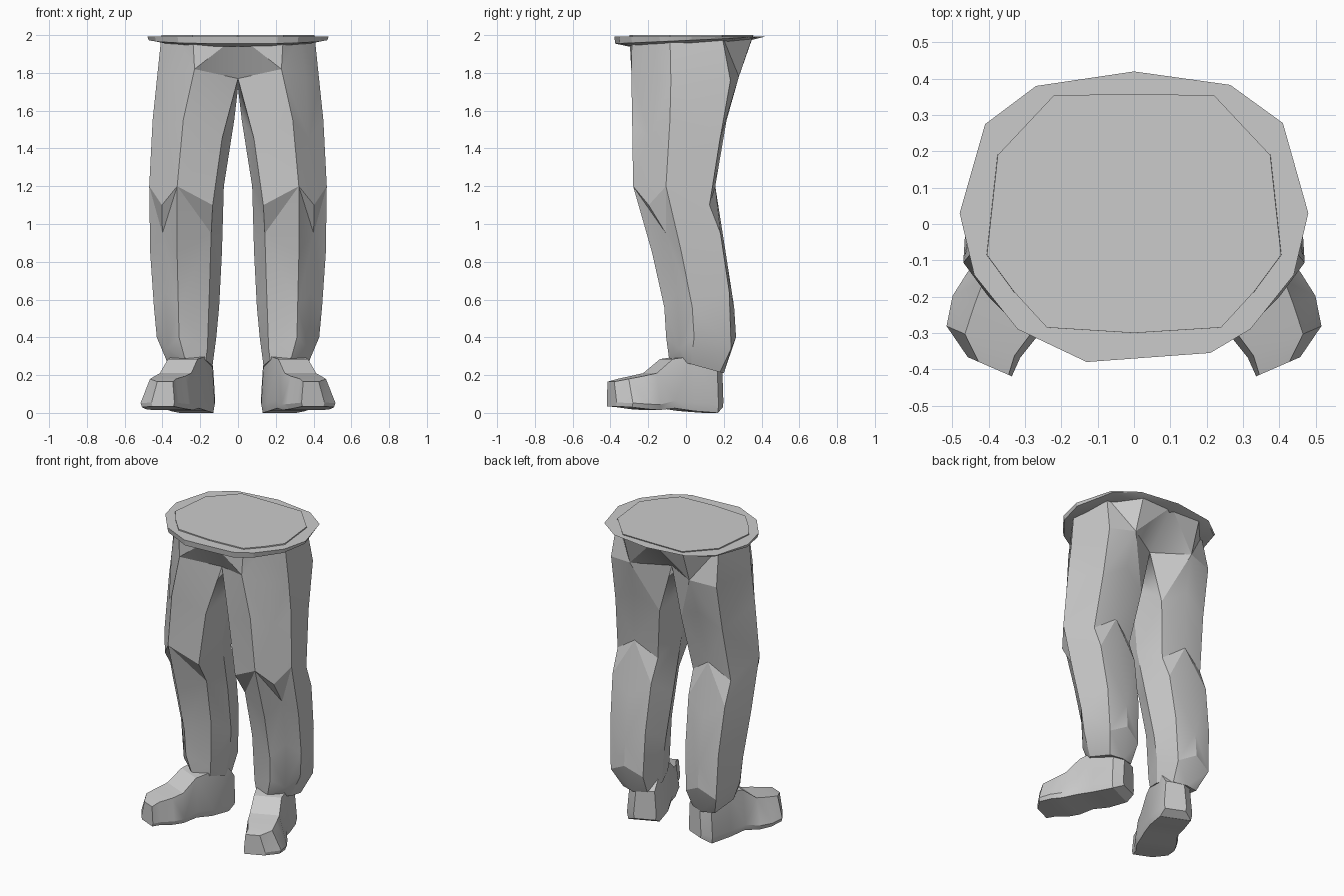
import bpy, bmesh, math

cube = bpy.data.objects.get("Cube")
if cube:
    bpy.data.objects.remove(cube, do_unlink=True)

grey = bpy.data.materials.new("plain grey")
grey.use_nodes = True
COLOUR = (0.6, 0.6, 0.6, 1)
grey.diffuse_color = COLOUR
grey.node_tree.nodes["Principled BSDF"].inputs["Base Color"].default_value = COLOUR


def loft(name, rings, mirror=True, skip=(), angle=20):
    """Join equal rings of points with triangles, cap both ends, mirror across x."""
    bm = bmesh.new()
    loops = [[bm.verts.new(p) for p in ring] for ring in rings]
    n = len(loops[0])
    for k in range(len(loops) - 1):
        a, b = loops[k], loops[k + 1]
        for i in range(n):
            if (k, i) in skip:
                continue
            j = (i + 1) % n
            if (i + k) % 2:                       # alternate the diagonals
                bm.faces.new((a[i], a[j], b[j]))
                bm.faces.new((a[i], b[j], b[i]))
            else:
                bm.faces.new((a[i], a[j], b[i]))
                bm.faces.new((a[j], b[j], b[i]))
    bm.faces.new(loops[0])
    bm.faces.new(loops[-1])
    bmesh.ops.recalc_face_normals(bm, faces=bm.faces)
    mesh = bpy.data.meshes.new(name)
    bm.to_mesh(mesh)
    bm.free()
    mesh.materials.append(grey)
    obj = bpy.data.objects.new(name, mesh)
    bpy.context.collection.objects.link(obj)
    if mirror:
        mod = obj.modifiers.new("mirror", 'MIRROR')
        mod.use_clip = True
        mod.merge_threshold = 0.002
    bpy.ops.object.select_all(action='DESELECT')
    bpy.context.view_layer.objects.active = obj
    obj.select_set(True)
    bpy.ops.object.shade_smooth_by_angle(angle=math.radians(angle))
    return obj


# Leg section from the outer side round the back: boxy behind, ridged in front
SECTION = ((1, -.2), (.74, .86), (0, 1), (-.72, .80),
           (-1, 0), (-.70, -.74), (.25, -1), (.66, -.62))


def leg_ring(z, xi, xo, yf, yb, zig, shear=0.0):
    """Fit the section between the given sides; zig folds the cloth."""
    return [((xi + xo) / 2 + c * (xo - xi) / 2,
             (yf + yb) / 2 + s * (yb - yf) / 2,
             z + zig * (-1) ** i - shear * s) for i, (c, s) in enumerate(SECTION)]


# Trousers: hip and crotch sections meet the centre line, then the leg goes down
hip = [(.405, -.085, 2), (.375, .19, 2), (.22, .355, 2), (0, .357, 2),
       (0, 0, 2), (0, -.30, 2), (.24, -.285, 2), (.33, -.187, 2)]
crotch = [(.43, -.08, 1.76), (.39, .235, 1.76), (.22, .28, 1.78), (0, .15, 1.77),
          (0, 0, 1.72), (0, -.17, 1.77), (.23, -.29, 1.82), (.36, -.19, 1.76)]
legs = [leg_ring(*r) for r in (
    (1.50, .020, .452, -.285, .215, .05),
    (1.15, .075, .470, -.28, .155, .05),
    (0.90, .085, .465, -.18, .21, -.05),
    (0.60, .10, .445, -.115, .255, -.04),
    (0.37, .115, .430, -.105, .265, .03),
    (0.25, .135, .37, -.09, .20, 0, .04))]
loft("trousers", [hip, crotch] + legs, skip={(0, 3), (0, 4)})

# Shoes: sections across a foot that is turned outwards, the last value
# being how far the upper reaches towards the outer edge
AX, AY = .92, .40
shoe = []
for cx, cy, w, lo, hi, t in (
        (.185, .17, .07, .03, .22, .8), (.22, .13, .105, .0, .29, .8),
        (.26, .0, .115, .01, .30, .8), (.30, -.10, .11, .025, .285, .7),
        (.345, -.185, .125, .015, .21, .6), (.38, -.25, .13, .02, .195, .5),
        (.415, -.325, .11, .03, .18, .5), (.397, -.393, .066, .035, .165, .5)):
    profile = ((-.92, 0), (.92, 0), (1, .15), (t, 1), (-.85, 1), (-1, .15))
    shoe.append([(cx + u * w * AX, cy + u * w * AY, lo + v * (hi - lo))
                 for u, v in profile])
loft("shoes", shoe)

# Shirt hem: a flared rim round the waist, deeper at the front
rim = [(0, .42), (.265, .383), (.41, .278), (.48, .03), (.44, -.14), (.32, -.29),
       (.21, -.355), (-.13, -.38), (-.32, -.29), (-.44, -.14), (-.48, .03),
       (-.41, .275), (-.27, .38)]
low = [(x * .985, y * .985, 1.972 + .045 * y) for x, y in rim]
under = [(x * .8, y * .8, 1.955 + .04 * y) for x, y in rim]
top = [(x, y, 1.993) for x, y in rim]
loft("shirt_hem", [under, low, top], mirror=False)
